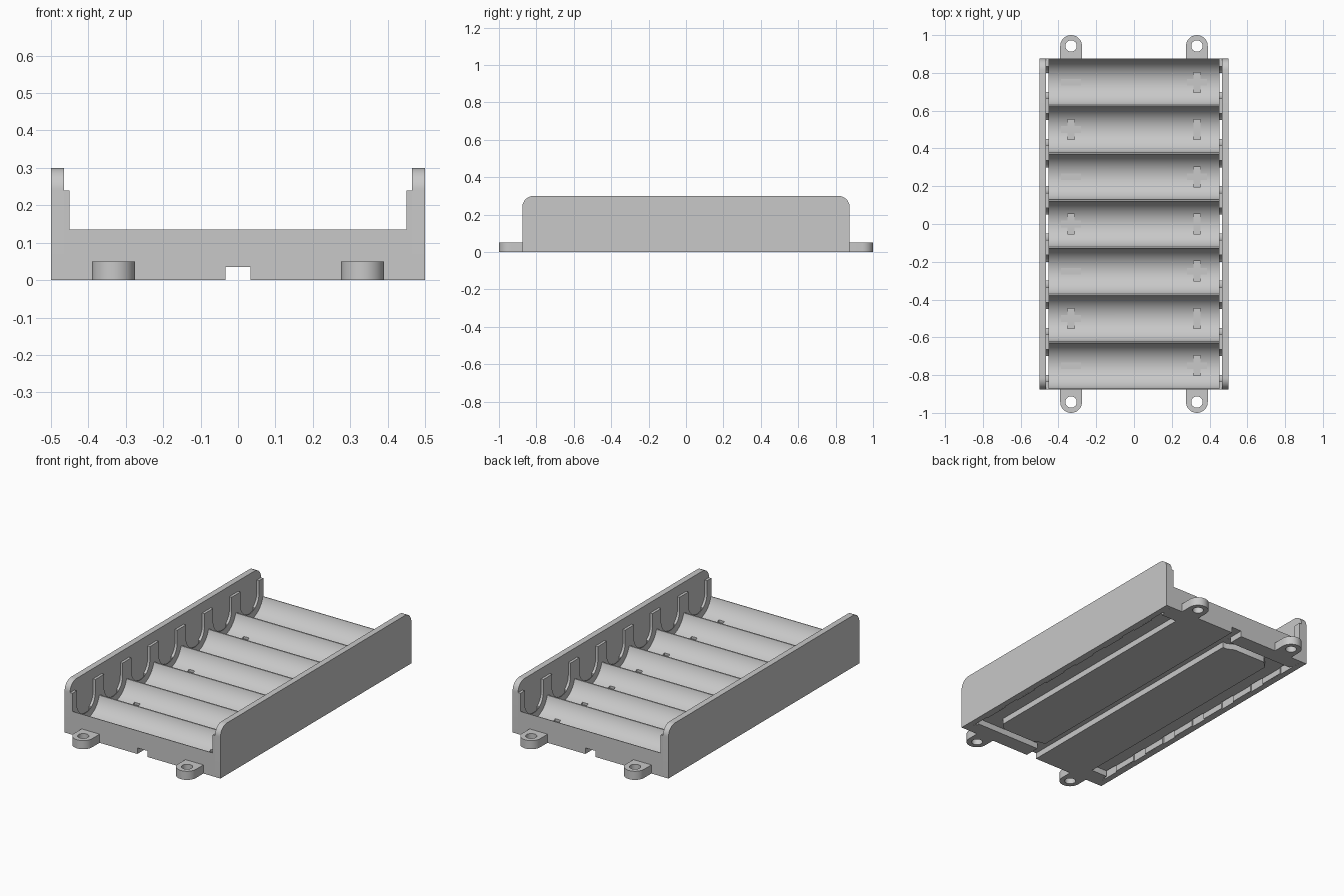
import bpy, bmesh, math
from mathutils import Vector

cube = bpy.data.objects.get("Cube")
if cube:
    bpy.data.objects.remove(cube, do_unlink=True)

# One moulded plastic colour
plastic = bpy.data.materials.new("grey_plastic")
GREY = (0.58, 0.58, 0.58, 1)
plastic.diffuse_color = GREY
plastic.use_nodes = True
plastic.node_tree.nodes["Principled BSDF"].inputs["Base Color"].default_value = GREY

PITCH = 0.25
CELLS = [(i - 3) * PITCH for i in range(7)]
HALF_Y, BASE_TOP, RAIL_X, WALL_X = 0.875, 0.135, 0.45, 0.465
CELL_Z, CELL_R = 0.165, 0.125


def prism(name, points, low, high, axis="z"):
    """Extrude a 2D outline; axis z uses (x, y), axis x uses (y, z)."""
    bm = bmesh.new()
    place = (lambda a, b: (a, b, low)) if axis == "z" else (lambda a, b: (low, a, b))
    face = bm.faces.new([bm.verts.new(place(a, b)) for a, b in points])
    grown = bmesh.ops.extrude_face_region(bm, geom=[face])["geom"]
    move = Vector((0, 0, high - low) if axis == "z" else (high - low, 0, 0))
    bmesh.ops.translate(bm, vec=move, verts=[v for v in grown if isinstance(v, bmesh.types.BMVert)])
    bmesh.ops.recalc_face_normals(bm, faces=bm.faces)
    mesh = bpy.data.meshes.new(name)
    bm.to_mesh(mesh)
    bm.free()
    mesh.materials.append(plastic)
    obj = bpy.data.objects.new(name, mesh)
    bpy.context.collection.objects.link(obj)
    return obj


def rect(a0, a1, b0, b1):
    return [(a0, b0), (a1, b0), (a1, b1), (a0, b1)]


def arc(ca, cb, r, start, end, steps):
    angles = [math.radians(start + (end - start) * i / steps) for i in range(steps + 1)]
    return [(ca + r * math.cos(t), cb + r * math.sin(t)) for t in angles]


def circle(ca, cb, r, steps=48):
    return arc(ca, cb, r, 0, 360, steps)[:-1]


def select(obj):
    bpy.ops.object.select_all(action="DESELECT")
    obj.select_set(True)
    bpy.context.view_layer.objects.active = obj


def cut(obj, *args):
    """Subtract a prism from obj and discard it."""
    cutter = prism("cutter", *args)
    mod = obj.modifiers.new("cut", "BOOLEAN")
    mod.operation, mod.solver, mod.object = "DIFFERENCE", "EXACT", cutter
    select(obj)
    bpy.ops.object.modifier_apply(modifier=mod.name)
    bpy.data.objects.remove(cutter, do_unlink=True)


def smooth(obj):
    select(obj)
    bpy.ops.object.shade_smooth_by_angle(angle=math.radians(30))


def cell_seat(y):
    """U-shaped outline open at the top, for one contact pocket."""
    r = 0.085
    return [(y + r, 0.4), (y - r, 0.4)] + arc(y, CELL_Z, r, 180, 360, 24)


# Base tray with round troughs
base = prism("base_tray", rect(-WALL_X + 0.0002, WALL_X - 0.0002, -HALF_Y, HALF_Y), 0, BASE_TOP)
for y in CELLS:
    cut(base, circle(y, CELL_Z, CELL_R, 64), -RAIL_X, RAIL_X, "x")

# Wire grooves underneath: a straight centre channel and two hooked side routes
cut(base, rect(-0.033, 0.033, -1, 1), -0.1, 0.035)
route = [(0, 0.72), (0.06, 0.72), (0.1, 0.74), (0.31, 0.74), (0.35, 0.7), (0.35, -0.775),
         (0.457, -0.775), (0.457, 0.785), (0, 0.785)]
for s in (1, -1):
    cut(base, [(-s * x, s * y) for x, y in route], -0.1, 0.0345)

# Polarity marks sunk into the trough floors
ARM, THIN, MARK_X = 0.053, 0.018, 0.333
plus = [(ARM, -THIN), (ARM, THIN), (THIN, THIN), (THIN, ARM), (-THIN, ARM), (-THIN, THIN),
        (-ARM, THIN), (-ARM, -THIN), (-THIN, -THIN), (-THIN, -ARM), (THIN, -ARM), (THIN, -THIN)]
for i, y in enumerate(CELLS):
    side = 1 if i % 2 == 0 else -1
    minus = rect(-ARM, ARM, -THIN, THIN) if side > 0 else rect(-THIN, THIN, -ARM, ARM)
    for shape, x in ((plus, side * MARK_X), (minus, -side * MARK_X)):
        cut(base, [(x + a, y + b) for a, b in shape], 0.038, 0.3)

# End walls, contact rails and contact slots
for label, s in (("left", 1), ("right", -1)):
    r = 0.06
    outline = ([(-HALF_Y, 0), (HALF_Y, 0)] + arc(HALF_Y - r, 0.3 - r, r, 0, 90, 12)
               + arc(-HALF_Y + r, 0.3 - r, r, 90, 180, 12))
    smooth(prism(label + "_end_wall", outline, *sorted((s * WALL_X, s * 0.5)), "x"))
    rail = prism(label + "_contact_rail", rect(-HALF_Y, HALF_Y, BASE_TOP, 0.24),
                 *sorted((s * RAIL_X, s * WALL_X)), "x")
    for y in CELLS:
        pocket = sorted((s * (RAIL_X - 0.01), s * (WALL_X + 0.01)))
        for part in (rail, base):
            cut(part, cell_seat(y), *pocket, "x")
        cut(base, rect(*sorted((s * 0.453, s * 0.48)), y - 0.05, y + 0.05), -0.1, 0.2)
    smooth(rail)
smooth(base)

# Screw tabs at both ends
for end, t in (("back", 1), ("front", -1)):
    for label, s in (("left", 1), ("right", -1)):
        x, y, r = s * 0.333, 0.9425, 0.0575
        shape = [(x - r, 0.874), (x + r, 0.874)] + arc(x, y, r, 0, 180, 24)
        tab = prism(f"{end}_{label}_screw_tab", [(a, t * b) for a, b in shape], 0, 0.05)
        cut(tab, circle(x, t * y, 0.03, 32), -0.1, 0.1)
        smooth(tab)
